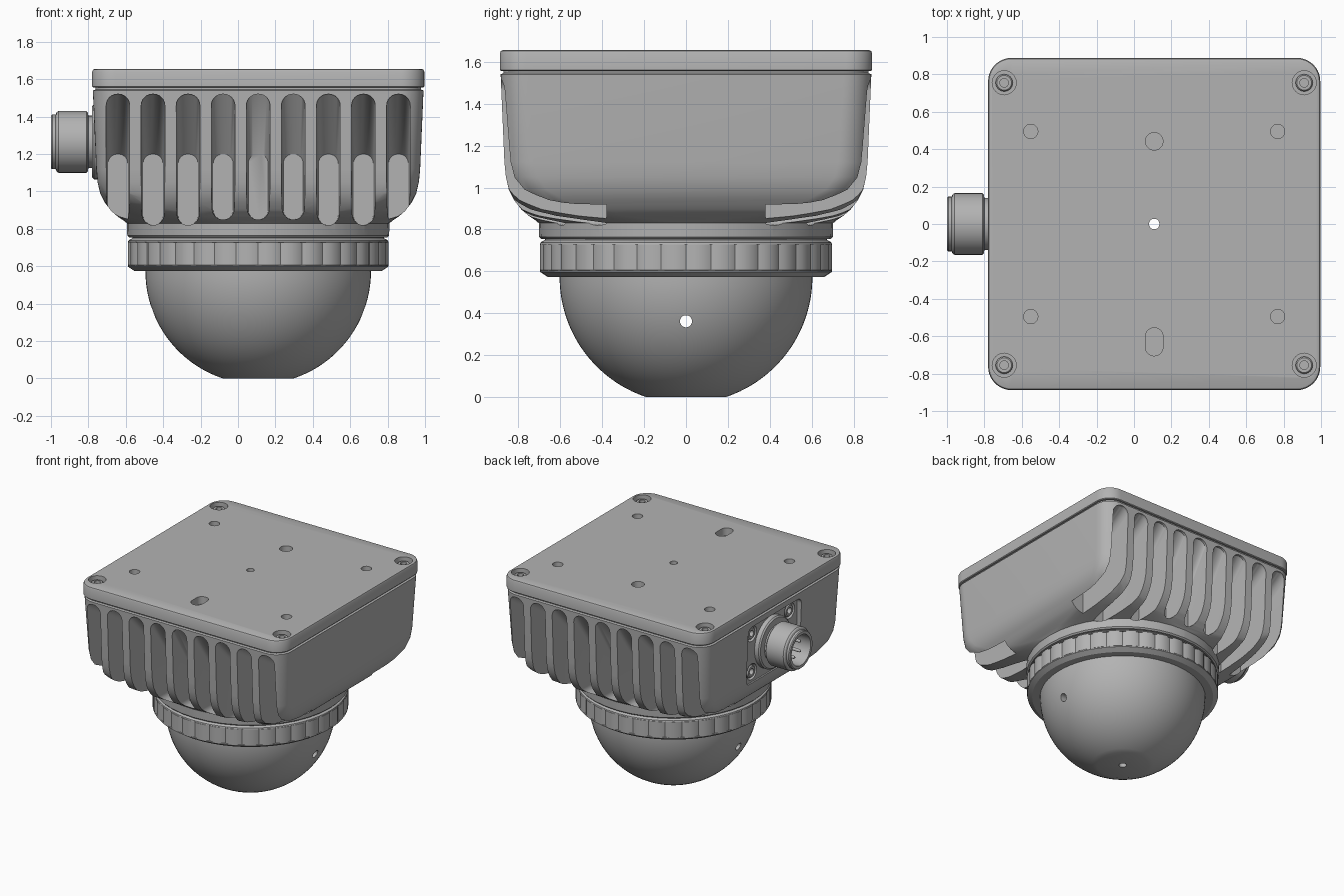
import bpy, bmesh, math
from mathutils import Vector

cube = bpy.data.objects.get("Cube")
if cube:
    bpy.data.objects.remove(cube, do_unlink=True)

CX = 0.108          # housing axis
HALF = 0.888        # half width of the square housing
UP = Vector((0, 0, 1))
OUT = Vector((-1, 0, 0))

grey = bpy.data.materials.new("satin_grey")
grey.use_nodes = True
grey.diffuse_color = (0.45, 0.45, 0.45, 1)
grey.node_tree.nodes["Principled BSDF"].inputs["Base Color"].default_value = (0.45, 0.45, 0.45, 1)


def loft(name, rings):
    """Skin a list of equal-length point rings and cap both ends."""
    bm = bmesh.new()
    rows = [[bm.verts.new(p) for p in ring] for ring in rings]
    n = len(rows[0])
    for a, b in zip(rows, rows[1:]):
        for i in range(n):
            j = (i + 1) % n
            bm.faces.new((a[i], a[j], b[j], b[i]))
    bm.faces.new(rows[0])
    bm.faces.new(rows[-1])
    bmesh.ops.recalc_face_normals(bm, faces=bm.faces)
    mesh = bpy.data.meshes.new(name)
    bm.to_mesh(mesh)
    bm.free()
    mesh.materials.append(grey)
    obj = bpy.data.objects.new(name, mesh)
    bpy.context.collection.objects.link(obj)
    return obj


def lathe(name, profile, loc, axis=UP, n=32, notch=None):
    """Turn (radius, height) pairs around an axis."""
    q = axis.to_track_quat('Z', 'Y')
    rings = []
    for r, h in profile:
        ring = []
        for i in range(n):
            t = 2 * math.pi * i / n
            k = r - (notch(i, h) if notch else 0)
            ring.append(Vector(loc) + q @ Vector((k * math.cos(t), k * math.sin(t), h)))
        rings.append(ring)
    return loft(name, rings)


def rounded(hx, hy, r, steps=10):
    """Outline of a rounded rectangle as (u, v) pairs."""
    pts = []
    for k, (sx, sy) in enumerate(((1, 1), (-1, 1), (-1, -1), (1, -1))):
        for i in range(steps + 1):
            t = math.pi / 2 * (k + i / steps)
            pts.append((sx * (hx - r) + r * math.cos(t), sy * (hy - r) + r * math.sin(t)))
    return pts


def block(name, sections):
    """Square housing part from (z, half width, corner radius) sections."""
    return loft(name, [[(CX + u, v, z) for u, v in rounded(h, h, r)] for z, h, r in sections])


def cut(obj, cutters):
    """Subtract each cutter and discard it."""
    bpy.context.view_layer.objects.active = obj
    for c in cutters:
        mod = obj.modifiers.new("cut", 'BOOLEAN')
        mod.operation = 'DIFFERENCE'
        mod.solver = 'EXACT'
        mod.object = c
        bpy.ops.object.modifier_apply(modifier=mod.name)
        bpy.data.objects.remove(c, do_unlink=True)


def drill(loc, r, depth, axis=UP):
    return lathe("cutter", [(r, -depth), (r, 0.2)], loc, axis, 24)


def centre_bore():
    return lathe("cutter", [(0.028, -0.1), (0.028, 1.8)], (CX, 0, 0), UP, 20)


def screw(name, loc, r, axis=UP):
    lathe(name, [(r, -0.03), (r, 0.012), (r * 0.85, 0.02), (r * 0.5, 0.02), (r * 0.5, -0.01)],
          loc, axis, 24)


# Housing body blending from a square top into a round neck
body = block("housing_body", [
    (0.755, 0.69, 0.685), (0.765, 0.70, 0.695), (0.83, 0.702, 0.695), (0.845, 0.72, 0.58),
    (0.865, 0.75, 0.45), (0.895, 0.785, 0.33), (0.94, 0.82, 0.24), (0.99, 0.845, 0.18),
    (1.05, 0.859, 0.15), (1.12, 0.866, 0.14), (1.54, 0.884, 0.13), (1.545, 0.87, 0.12),
    (1.565, 0.87, 0.12)])


# Cooling slots on front and back, floors sloping inwards
def slot(dx, side):
    end = max(0.38, math.sqrt(max(0, 0.68 ** 2 - dx * dx)))
    low = 0.85 if abs(dx) < 0.3 else 0.82 if abs(dx) < 0.7 else 0.79
    rings = []
    for y, top, w in ((0.96, 1.52, 0.064), (0.865, 1.52, 0.063), (end, 1.2, 0.053)):
        mid, hz = (top + low) / 2, (top - low) / 2
        rings.append([(CX + dx + u, side * y, mid + v) for u, v in rounded(w, hz, w * 0.95, 6)])
    return loft("cutter", rings)


cut(body, [slot(0.1875 * k, side) for k in range(-4, 5) for side in (-1, 1)])

# Recessed connector panel on the side
PX, PZ = -0.735, 1.265
cut(body, [loft("cutter", [[(x, u, PZ + v) for u, v in rounded(0.33, 0.23, 0.05, 5)]
                           for x in (-1.1, PX)])])
for y in (-0.235, 0.235):
    for z in (PZ - 0.15, PZ + 0.15):
        cut(body, [drill((PX, y, z), 0.062, 0.03, OUT)])
        screw("panel_screw", (PX + 0.02, y, z), 0.048, OUT)
cut(body, [centre_bore()])

# Lid with screws, mounting holes and a slotted hole
lid = block("lid", [(1.556, 0.882, 0.12), (1.561, HALF, 0.125), (1.64, HALF, 0.125),
                    (1.651, 0.883, 0.12), (1.655, 0.875, 0.115)])
TOP = 1.655
for sx in (-1, 1):
    for sy in (-1, 1):
        corner = (CX + sx * 0.802, sy * 0.755, TOP)
        cut(lid, [drill(corner, 0.064, 0.05),
                  drill((CX + sx * 0.66, sy * 0.495, TOP), 0.038, 0.06)])
        screw("lid_screw", (corner[0], corner[1], TOP - 0.04), 0.046)
cut(lid, [drill((CX, 0.442, TOP), 0.047, 0.06),
          loft("cutter", [[(CX + u, v - 0.63, z) for u, v in rounded(0.047, 0.075, 0.046, 6)]
                          for z in (TOP - 0.06, TOP + 0.1)]),
          centre_bore()])

# Notched clamp ring
ring = lathe("clamp_ring", [(0.62, 0.574), (0.66, 0.574), (0.696, 0.598), (0.696, 0.605),
                            (0.698, 0.606), (0.698, 0.728), (0.696, 0.729), (0.694, 0.738),
                            (0.68, 0.746), (0.672, 0.75), (0.672, 0.77)],
             (CX, 0, 0), UP, 144,
             lambda i, h: 0.012 if i % 4 == 0 and 0.605 < h < 0.7285 else 0)
cut(ring, [centre_bore()])

# Dome with a flat base, cross hole and centre hole
R, EQ = 0.603, 0.573
start = math.asin(EQ / R)
arc = [(R * math.cos(a), EQ - R * math.sin(a))
       for a in (start * (1 - i / 20) for i in range(21))]
dome = lathe("dome", arc + [(R, 0.6)], (CX, 0, 0), UP, 72)
cut(dome, [lathe("cutter", [(0.029, -1), (0.029, 1)], (CX, 0, 0.362), OUT, 20), centre_bore()])

# Round connector with hollow socket and pins
lathe("connector_flange", [(0.2, -0.02), (0.2, 0.035), (0.19, 0.045), (0.13, 0.045)],
      (PX, 0, PZ), OUT, 40)
lathe("connector_shell", [
    (0.14, 0), (0.14, 0.065), (0.158, 0.068), (0.165, 0.075), (0.165, 0.225), (0.158, 0.235),
    (0.146, 0.24), (0.146, 0.258), (0.14, 0.265), (0.118, 0.265), (0.118, 0.12)],
    (PX, 0, PZ), OUT, 48)
for k in range(5):
    t = 2 * math.pi * k / 5
    r = 0.065
    lathe("connector_pin", [(0.012, 0.1), (0.012, 0.215), (0.006, 0.225)],
          (PX, r * math.cos(t), PZ + r * math.sin(t)), OUT, 10)

# Smooth curved faces, keep creases crisp
bpy.ops.object.select_all(action='DESELECT')
for obj in bpy.context.collection.objects:
    if obj.type == 'MESH' and grey.name in obj.data.materials:
        obj.select_set(True)
        bpy.context.view_layer.objects.active = obj
bpy.ops.object.shade_smooth_by_angle(angle=math.radians(32))
